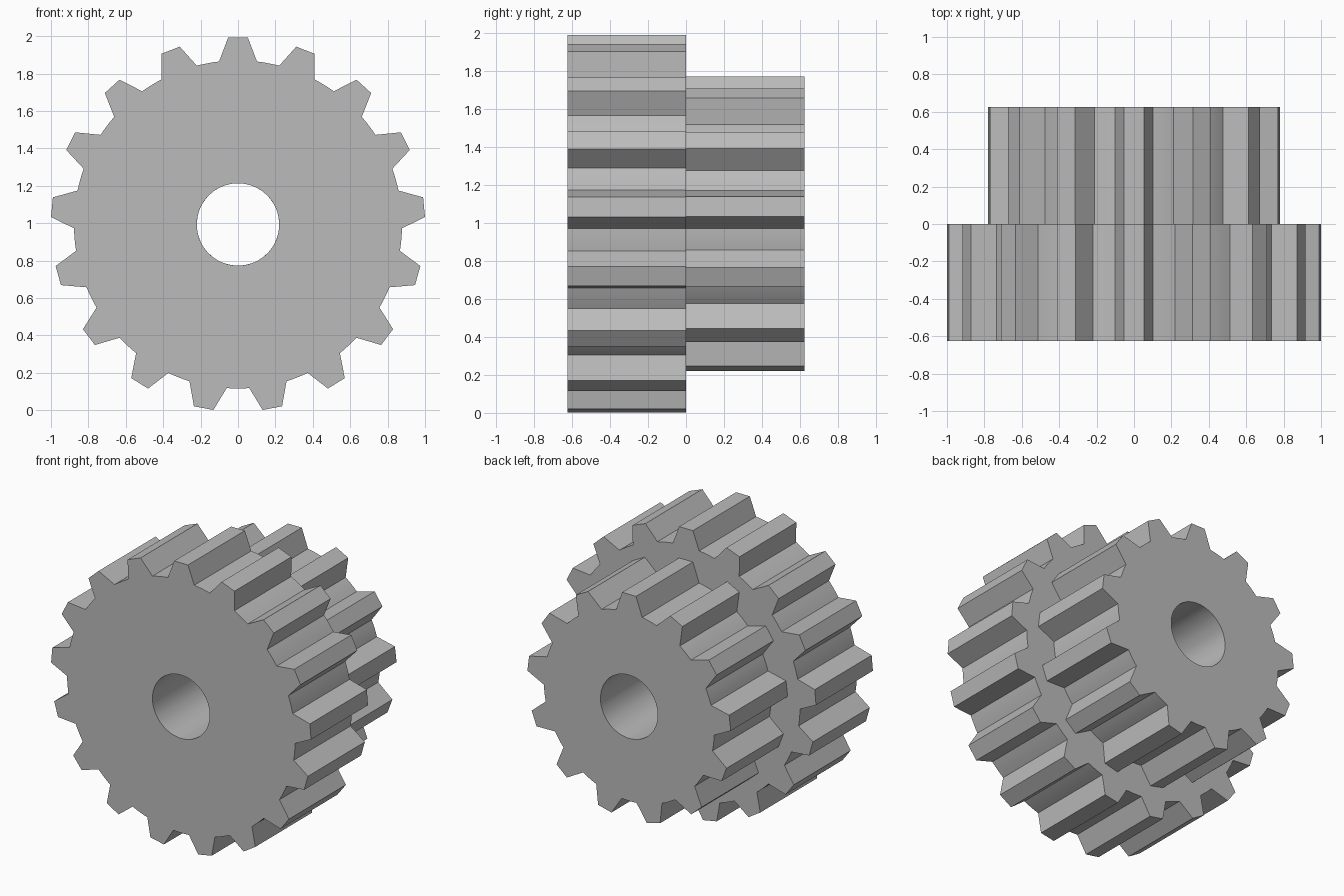
import bpy, bmesh
from math import sin, cos, atan2, hypot, pi, radians

cube = bpy.data.objects.get("Cube")
if cube:
    bpy.data.objects.remove(cube, do_unlink=True)

CENTRE_Z = 0.993
BORE = 0.22
TIP_HALF = 0.053
BASE_HALF = 0.102
ARC_STEPS = 4

grey = bpy.data.materials.new("steel grey")
grey.use_nodes = True
colour = (0.5, 0.5, 0.5, 1)
grey.diffuse_color = colour
grey.node_tree.nodes["Principled BSDF"].inputs["Base Color"].default_value = colour


def gear_outline(teeth, tip, root):
    """Polar (angle, radius) points, clockwise from a tooth at the top."""
    pitch = 2 * pi / teeth
    tip_a = atan2(TIP_HALF, tip)
    base_a = atan2(BASE_HALF, root)
    tip_r = hypot(TIP_HALF, tip)
    points = []
    for i in range(teeth):
        mid = i * pitch
        points += [(mid - tip_a, tip_r), (mid + tip_a, tip_r)]
        # rounded valley up to the next tooth
        gap = pitch - 2 * base_a
        points += [(mid + base_a + gap * k / ARC_STEPS, root)
                   for k in range(ARC_STEPS + 1)]
    return points


def make_gear(name, teeth, tip, root, y_front, y_back):
    bm = bmesh.new()
    outline = gear_outline(teeth, tip, root)

    def ring(y, bore):
        return [bm.verts.new((sin(a) * (BORE if bore else r), y,
                              cos(a) * (BORE if bore else r)))
                for a, r in outline]

    # closed loop of rings: front rim, back rim, back bore, front bore
    rings = [ring(y_front, False), ring(y_back, False),
             ring(y_back, True), ring(y_front, True)]
    n = len(outline)
    for r in range(4):
        a, b = rings[r], rings[(r + 1) % 4]
        for i in range(n):
            j = (i + 1) % n
            bm.faces.new((a[i], a[j], b[j], b[i]))
    bmesh.ops.recalc_face_normals(bm, faces=bm.faces)
    mesh = bpy.data.meshes.new(name)
    bm.to_mesh(mesh)
    bm.free()
    mesh.materials.append(grey)
    gear = bpy.data.objects.new(name, mesh)
    gear.location.z = CENTRE_Z
    bpy.context.collection.objects.link(gear)
    # smooth bore and valleys, crisp teeth
    bpy.ops.object.select_all(action="DESELECT")
    gear.select_set(True)
    bpy.context.view_layer.objects.active = gear
    bpy.ops.object.shade_smooth_by_angle(angle=radians(15))


make_gear("large_gear", 17, 0.999, 0.877, -0.625, 0)
make_gear("small_gear", 13, 0.781, 0.655, 0, 0.625)
